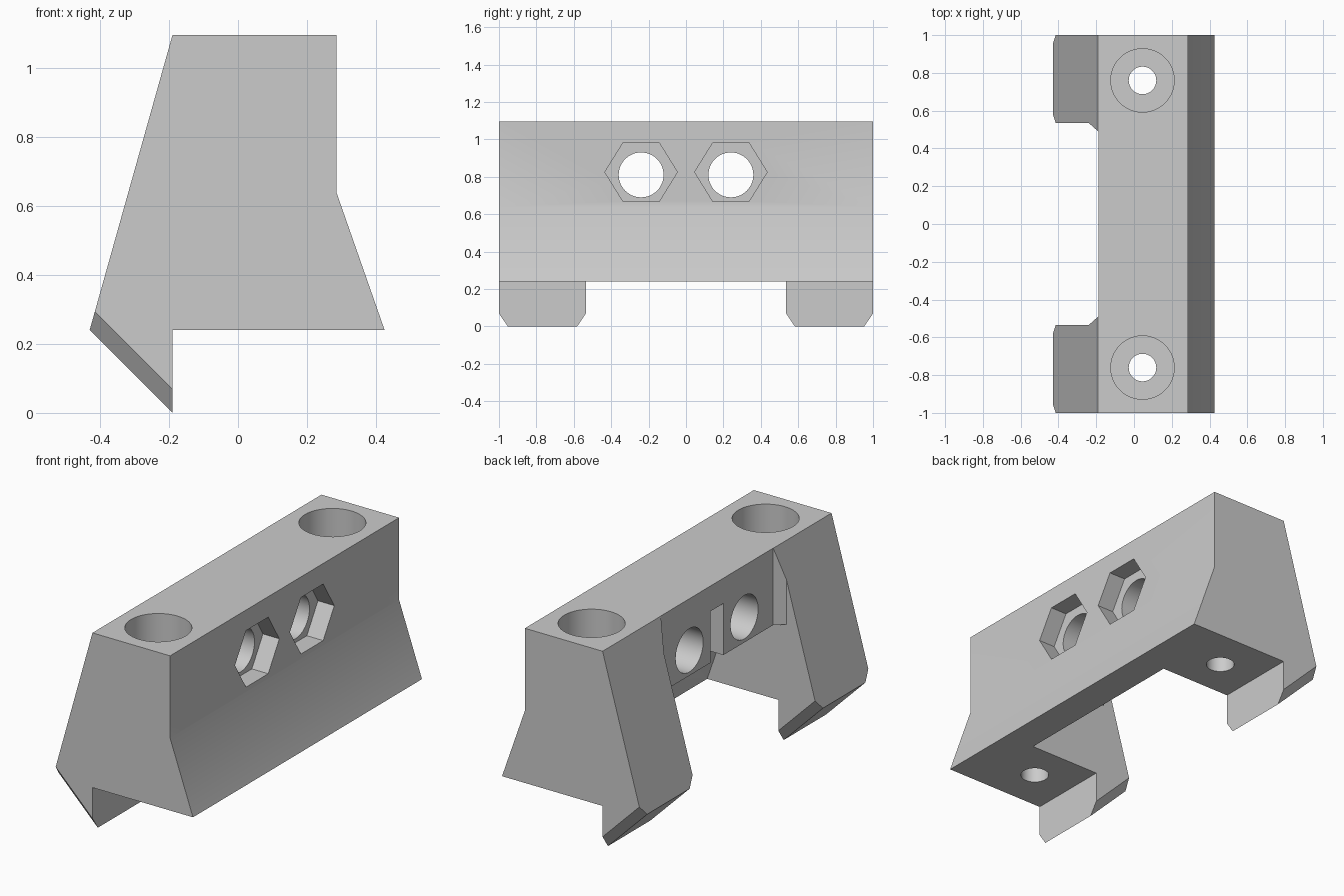
import bpy, bmesh, math
from mathutils import Vector

if "Cube" in bpy.data.objects:
    bpy.data.objects.remove(bpy.data.objects["Cube"], do_unlink=True)

grey = bpy.data.materials.new("plain_grey")
grey.use_nodes = True
colour = (0.6, 0.6, 0.6, 1)
grey.diffuse_color = colour
grey.node_tree.nodes["Principled BSDF"].inputs["Base Color"].default_value = colour


def prism(name, outline, sweep):
    """Extrude a closed outline of 3D points along a sweep vector."""
    bm = bmesh.new()
    face = bm.faces.new([bm.verts.new(p) for p in outline])
    new = bmesh.ops.extrude_face_region(bm, geom=[face])["geom"]
    bmesh.ops.translate(bm, vec=sweep, verts=[v for v in new if isinstance(v, bmesh.types.BMVert)])
    bmesh.ops.recalc_face_normals(bm, faces=bm.faces)
    mesh = bpy.data.meshes.new(name)
    bm.to_mesh(mesh)
    bm.free()
    mesh.materials.append(grey)
    obj = bpy.data.objects.new(name, mesh)
    bpy.context.collection.objects.link(obj)
    return obj


def along_y(name, points, half):
    return prism(name, [(x, -half, z) for x, z in points], (0, 2 * half, 0))


def ring(radius, count):
    steps = [2 * math.pi * i / count for i in range(count)]
    return [(radius * math.cos(a), radius * math.sin(a)) for a in steps]


def bore_x(name, y, z, radius, count, x0, x1, squash=1):
    pts = [(x0, y + a, z + b * squash) for a, b in ring(radius, count)]
    return prism(name, pts, (x1 - x0, 0, 0))


def bore_z(name, x, y, radius, z0, z1, top_radius=None):
    obj = prism(name, [(x + a, y + b, z0) for a, b in ring(radius, 48)], (0, 0, z1 - z0))
    if top_radius:
        for v in obj.data.vertices:
            if v.co.z > (z0 + z1) / 2:
                v.co.x = x + (v.co.x - x) * top_radius / radius
                v.co.y = y + (v.co.y - y) * top_radius / radius
    return obj


def cut(target, cutter):
    cutter.hide_render = True
    mod = target.modifiers.new("cut", "BOOLEAN")
    mod.operation = "DIFFERENCE"
    mod.solver = "EXACT"
    mod.object = cutter
    bpy.context.view_layer.objects.active = target
    bpy.ops.object.modifier_apply(modifier=mod.name)
    bpy.data.objects.remove(cutter, do_unlink=True)


# Main body: side profile swept over the full length
body = along_y("bracket_body", [(-.19, 1.095), (.285, 1.095), (.285, .64), (.425, .24),
                                (-.19, .24), (-.19, 0), (-.43, .24)], 1)

# Hollow under the middle, leaving a sloping skirt and two hooked feet
cut(body, along_y("under_notch", [(-.7, -.1), (.273, -.1), (.273, .16), (.095, .67), (-.7, .67)], .535))

# Opening between the feet, with small corner chamfers
opening = [(-.189, -.49), (-.24, -.535), (-.7, -.535), (-.7, .535), (-.24, .535), (-.189, .49)]
cut(body, prism("wall_notch", [(x, y, .6) for x, y in opening], (0, 0, .7)))

# Chamfers along the sloping undersides of the feet
run = Vector((1, 0, -1)).normalized()
out = Vector((-1, 0, -1)).normalized() * .049
side = Vector((0, .047, 0))
for y in (-1, -.535, .535, 1):
    start = Vector((-.31, y, .12)) - run * .4
    cut(body, prism("foot_chamfer", [start + o for o in (out, side, -out, -side)], run * .8))

# Centre slot in the wall
cut(body, prism("centre_slot", [(-.3, -.057, .6), (-.3, .057, .6), (-.3, .057, .955), (-.3, -.057, .955)],
                (.4, 0, 0)))

for s in (-1, 1):
    # Cross bolt hole with hexagonal nut pocket
    cut(body, bore_x("bolt_hole", s * .24, .81, .12, 48, -.5, .6))
    cut(body, bore_x("nut_pocket", s * .24, .825, .194, 6, .185, .6, .93))
    # Vertical screw hole with flared seat and counterbore
    cut(body, bore_z("screw_hole", .045, s * .76, .073, -.1, 1.3))
    cut(body, bore_z("screw_seat", .045, s * .76, .073, .5, .55, .12))
    cut(body, bore_z("counterbore", .045, s * .76, .168, .55, 1.3))

# Smooth the bores, keep hard edges sharp
bpy.ops.object.select_all(action="DESELECT")
body.select_set(True)
bpy.context.view_layer.objects.active = body
bpy.ops.object.shade_smooth_by_angle(angle=math.radians(30))
